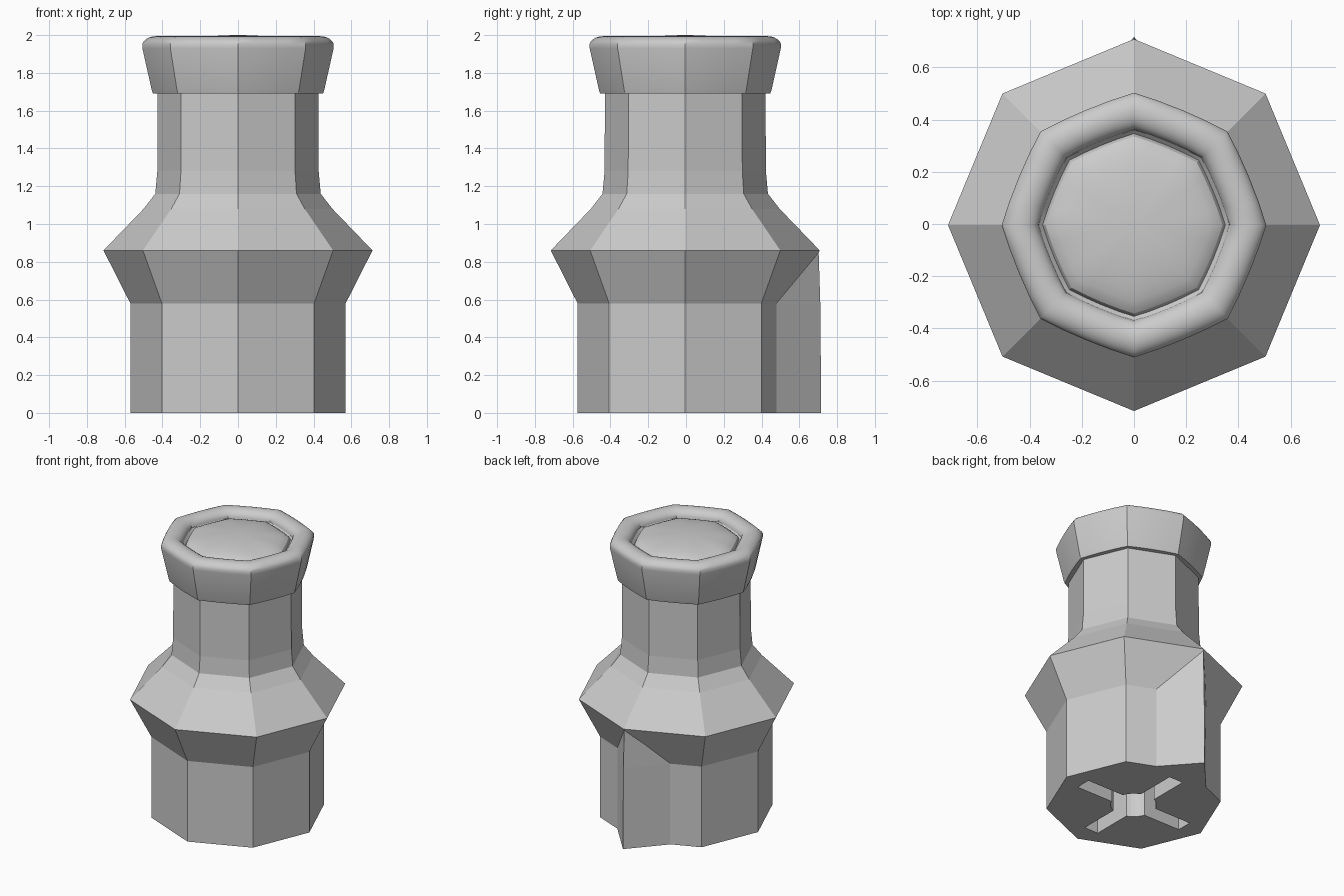
import bpy, bmesh
from math import pi, sin, cos

if "Cube" in bpy.data.objects:
    bpy.data.objects.remove(bpy.data.objects["Cube"], do_unlink=True)

grey = bpy.data.materials.new("plain_grey")
grey.use_nodes = True
grey.diffuse_color = (0.6, 0.6, 0.6, 1)
grey.node_tree.nodes["Principled BSDF"].inputs["Base Color"].default_value = (0.6, 0.6, 0.6, 1)

CENTRE_Y = -0.004


def finish(name, bm):
    bmesh.ops.recalc_face_normals(bm, faces=bm.faces)
    mesh = bpy.data.meshes.new(name)
    bm.to_mesh(mesh)
    bm.free()
    mesh.materials.append(grey)
    obj = bpy.data.objects.new(name, mesh)
    bpy.context.collection.objects.link(obj)
    return obj


def loft(name, profile, per_side=1, bulge=0.0):
    """Stack octagonal rings of (radius, height); bulge bows each side outwards."""
    bm = bmesh.new()
    rings = []
    for r, z in profile:
        ring = []
        for side in range(8):
            a, b = side * pi / 4, (side + 1) * pi / 4
            for k in range(per_side):
                t = k / per_side
                s = 1 + bulge * 4 * t * (1 - t)
                x = r * s * (cos(a) * (1 - t) + cos(b) * t)
                y = r * s * (sin(a) * (1 - t) + sin(b) * t)
                ring.append(bm.verts.new((x, y + CENTRE_Y, z)))
        rings.append(ring)
    for low, high in zip(rings, rings[1:]):
        n = len(low)
        for i in range(n):
            j = (i + 1) % n
            bm.faces.new((low[i], low[j], high[j], high[i]))
    bm.faces.new(rings[0])
    bm.faces.new(rings[-1])
    return finish(name, bm)


def prism(name, levels):
    """Closed solid through matching outlines, each a (points, height) pair."""
    bm = bmesh.new()
    rings = [[bm.verts.new((x, y, z)) for x, y in pts] for pts, z in levels]
    n = len(rings[0])
    for low, high in zip(rings, rings[1:]):
        for i in range(n):
            j = (i + 1) % n
            bm.faces.new((low[i], low[j], high[j], high[i]))
    bm.faces.new(rings[0])
    bm.faces.new(rings[-1])
    return finish(name, bm)


def combine(target, tool, operation):
    mod = target.modifiers.new(operation.lower(), "BOOLEAN")
    mod.operation, mod.solver, mod.object = operation, "EXACT", tool
    bpy.context.view_layer.objects.active = target
    bpy.ops.object.modifier_apply(modifier=mod.name)
    bpy.data.objects.remove(tool, do_unlink=True)


# Faceted body with flared collar and neck
body = loft("body", [(0.57, 0), (0.57, 0.58), (0.712, 0.86), (0.50, 1.08),
                     (0.438, 1.16), (0.427, 1.28), (0.425, 1.75)])

# Pointer wedge at the back
def wedge(tip):
    return [(0, tip), (-0.21, 0.48), (0, 0.3), (0.21, 0.48)]

pointer = prism("pointer", [(wedge(0.716), 0), (wedge(0.711), 0.58), (wedge(0.702), 0.858)])
combine(body, pointer, "UNION")

# Cross-shaped socket with a round centre, open underneath
DEPTH = 0.6
for half_x, half_y in ((0.43, 0.055), (0.055, 0.43)):
    outline = [(sx * half_x, sy * half_y + CENTRE_Y)
               for sx, sy in ((-1, -1), (1, -1), (1, 1), (-1, 1))]
    combine(body, prism("slot", [(outline, -0.1), (outline, DEPTH)]), "DIFFERENCE")
circle = [(0.15 * cos(i * pi / 16), 0.15 * sin(i * pi / 16) + CENTRE_Y) for i in range(32)]
combine(body, prism("bore", [(circle, -0.1), (circle, DEPTH + 0.05)]), "DIFFERENCE")

# Cap: flared wall, rolled rim and shallow groove
profile = [(0.40, 1.69), (0.45, 1.69), (0.457, 1.71), (0.506, 1.93)]
for i in range(1, 13):
    a = pi * i / 12
    profile.append((0.437 + 0.072 * cos(a), 1.94 + 0.054 * sin(a)))
profile += [(0.35, 1.925)]
# Domed centre of the cap
for i in range(0, 9):
    a = (pi / 2) * i / 8.5
    profile.append((0.345 * cos(a), 1.935 + 0.065 * sin(a)))
cap = loft("cap", profile, per_side=4, bulge=0.02)

bpy.ops.object.select_all(action="DESELECT")
cap.select_set(True)
bpy.context.view_layer.objects.active = cap
bpy.ops.object.shade_smooth_by_angle(angle=pi / 6)
